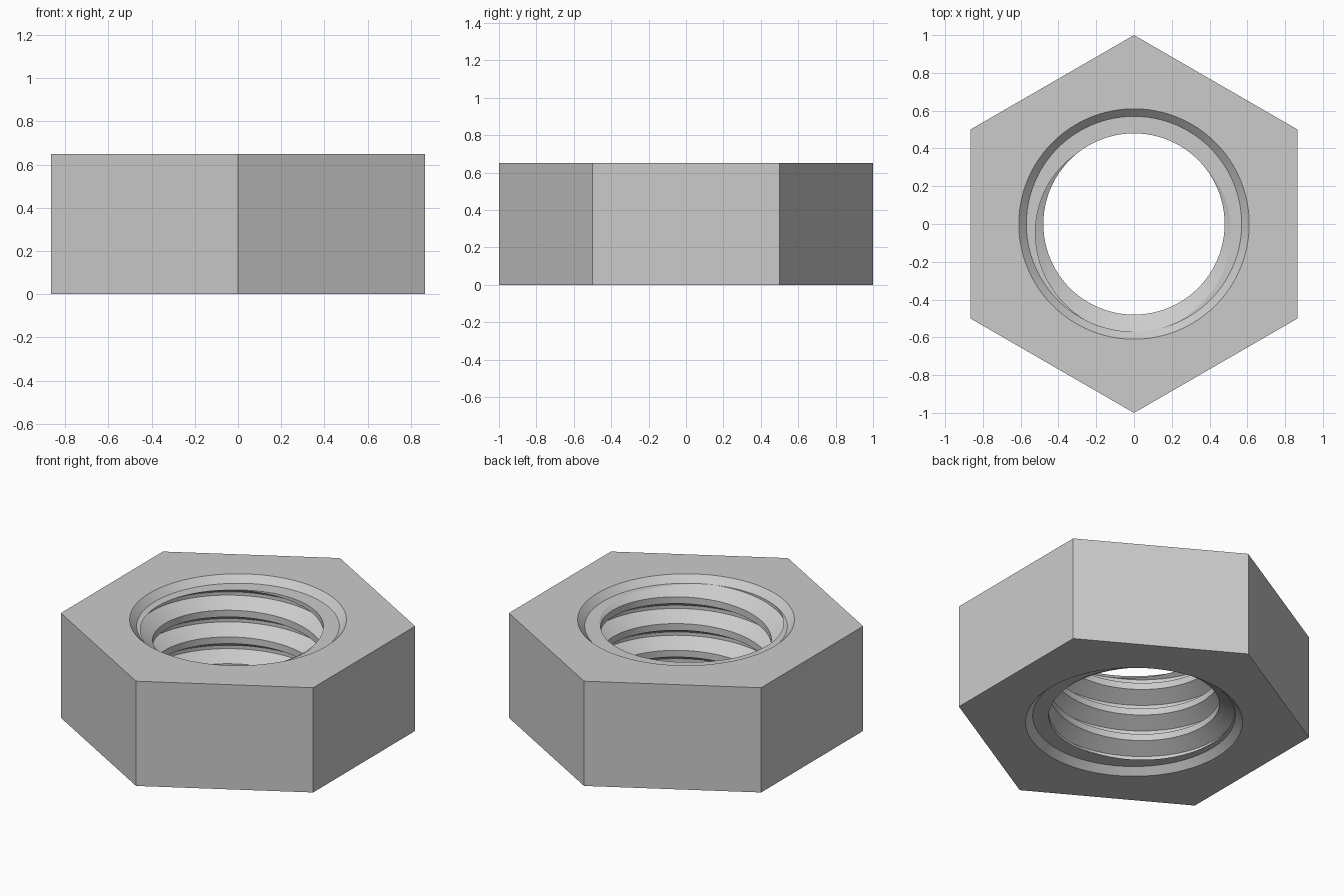
import bpy, bmesh
from math import sin, cos, radians, degrees, pi

cube = bpy.data.objects.get("Cube")
if cube:
    bpy.data.objects.remove(cube)

# Main dimensions
HEIGHT, CORNER = 0.65, 1.0
MINOR, MAJOR, CHAMFER = 0.48, 0.57, 0.04
PITCH, SEGS = 0.166, 96
LOW, HIGH = CHAMFER, HEIGHT - CHAMFER
START = radians(130)

# One pitch of the thread: height fraction and radius (crest, flank, root, flank)
PROFILE = [(0, MINOR), (0.25, MINOR), (0.5625, MAJOR), (0.6875, MAJOR), (1, MINOR)]

steel = bpy.data.materials.new("steel grey")
steel.use_nodes = True
steel.diffuse_color = (0.6, 0.6, 0.6, 1)
steel.node_tree.nodes["Principled BSDF"].inputs["Base Color"].default_value = (0.6, 0.6, 0.6, 1)


def angle(i):
    return radians(30) + 2 * pi * i / SEGS


def ring(bm, radius, z, count=SEGS):
    pts = [radians(30) + 2 * pi * i / count for i in range(count)]
    return [bm.verts.new((radius * cos(a), radius * sin(a), z)) for a in pts]


def bridge(bm, a, b):
    n = len(a)
    for i in range(n):
        j = (i + 1) % n
        bm.faces.new((a[i], a[j], b[j], b[i]))


def thread_radius(a, z):
    u = ((z - HIGH) / PITCH - (a - START) / (2 * pi)) % 1
    for (u0, r0), (u1, r1) in zip(PROFILE, PROFILE[1:]):
        if u <= u1:
            return r0 + (r1 - r0) * (u - u0) / (u1 - u0)


def finish(bm, name):
    bmesh.ops.remove_doubles(bm, verts=bm.verts, dist=1e-5)
    mesh = bpy.data.meshes.new(name)
    bm.to_mesh(mesh)
    bm.free()
    mesh.materials.append(steel)
    obj = bpy.data.objects.new(name, mesh)
    bpy.context.collection.objects.link(obj)
    bpy.ops.object.select_all(action='DESELECT')
    obj.select_set(True)
    bpy.context.view_layer.objects.active = obj
    bpy.ops.object.shade_smooth_by_angle(angle=radians(25))
    return obj


# Hexagonal body with a chamfered opening at each end
bm = bmesh.new()
rims = []
for z, inner_z, up in ((0, LOW, False), (HEIGHT, HIGH, True)):
    corners = ring(bm, CORNER, z, 6)
    mouth = ring(bm, MAJOR + CHAMFER, z)
    seat = ring(bm, MAJOR, inner_z)
    step = SEGS // 6
    for s in range(6):
        arc = [mouth[(s * step + k) % SEGS] for k in range(step, -1, -1)]
        loop = [corners[s], corners[(s + 1) % 6]] + arc
        bm.faces.new(loop if up else loop[::-1])
    if up:
        bridge(bm, mouth, seat)
    else:
        bridge(bm, seat, mouth)
    rims.append(corners)
bridge(bm, rims[0], rims[1])
finish(bm, "hex_body")

# Helical thread, trimmed flat at both ends
bm = bmesh.new()
for turn in range(-6, 3):
    columns = []
    for i in range(SEGS + 1):
        a = angle(i)
        base = HIGH + PITCH * (turn + (a - START) / (2 * pi))
        columns.append([bm.verts.new((r * cos(a), r * sin(a), base + PITCH * u))
                        for u, r in PROFILE])
    for left, right in zip(columns, columns[1:]):
        for k in range(len(PROFILE) - 1):
            bm.faces.new((left[k], left[k + 1], right[k + 1], right[k]))
for z, side in ((LOW, -1), (HIGH, 1)):
    bmesh.ops.bisect_plane(bm, geom=bm.verts[:] + bm.edges[:] + bm.faces[:],
                           plane_co=(0, 0, z), plane_no=(0, 0, side), clear_outer=True)
finish(bm, "inner_thread")

# Flat ledges between each chamfer and the trimmed thread
bm = bmesh.new()
for z, up in ((LOW, False), (HIGH, True)):
    outer = ring(bm, MAJOR, z)
    inner = []
    for i in range(SEGS):
        r = thread_radius(angle(i), z)
        inner.append(bm.verts.new((r * cos(angle(i)), r * sin(angle(i)), z)))
    if up:
        bridge(bm, outer, inner)
    else:
        bridge(bm, inner, outer)
bmesh.ops.dissolve_degenerate(bm, edges=bm.edges[:], dist=1e-5)
finish(bm, "thread_end_ledges")
